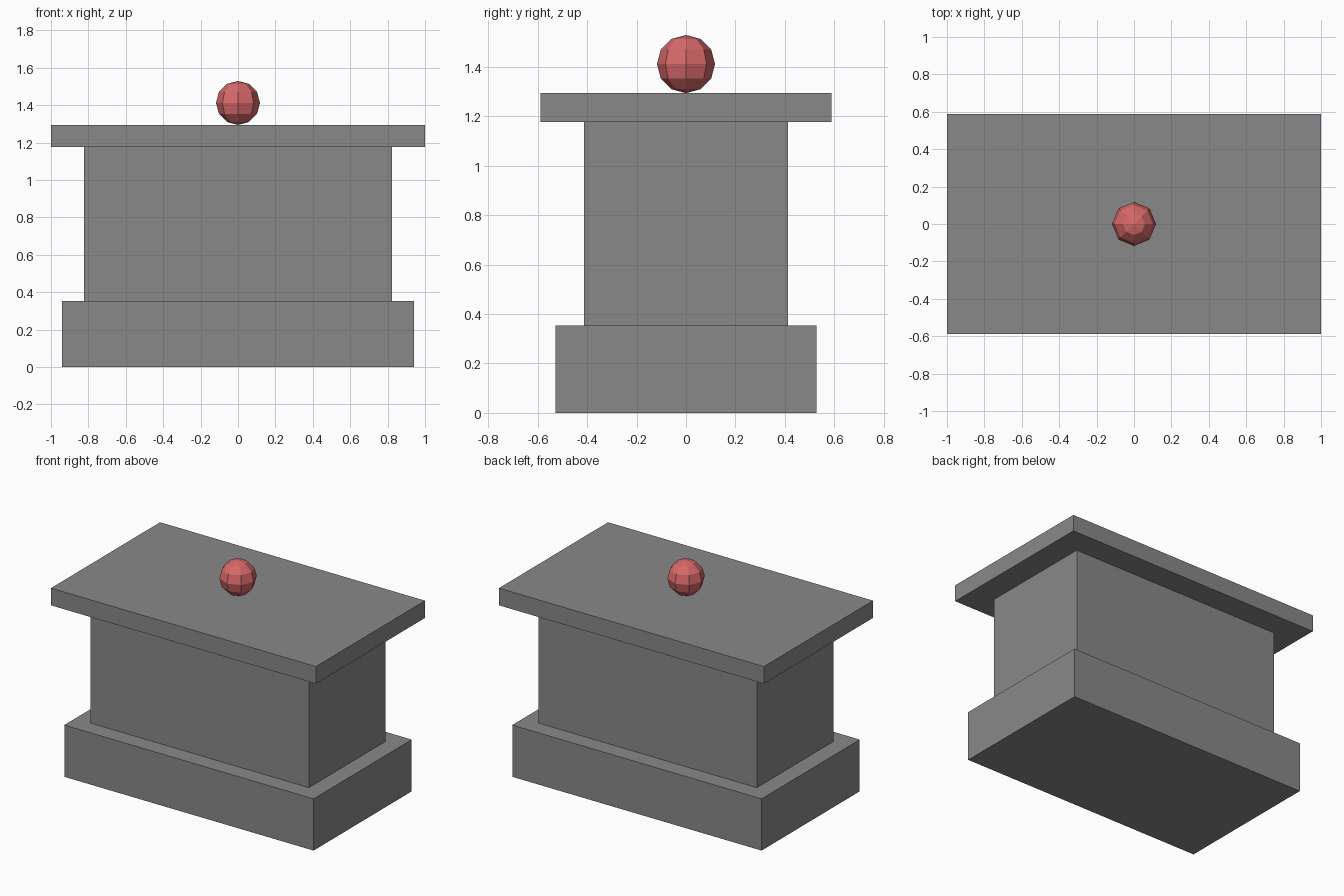
import bpy

if "Cube" in bpy.data.objects:
    bpy.data.objects.remove(bpy.data.objects["Cube"])


def material(name, rgb):
    m = bpy.data.materials.new(name)
    m.diffuse_color = (*rgb, 1.0)
    m.use_nodes = True
    m.node_tree.nodes["Principled BSDF"].inputs["Base Color"].default_value = m.diffuse_color
    return m


stone = material("grey stone", (0.25, 0.25, 0.255))
red = material("soft red", (0.68, 0.14, 0.14))


def block(name, half_x, half_y, z0, z1):
    bpy.ops.mesh.primitive_cube_add(size=2, location=(0, 0, (z0 + z1) / 2))
    ob = bpy.context.object
    ob.name = name
    ob.scale = (half_x, half_y, (z1 - z0) / 2)
    bpy.ops.object.transform_apply(location=False, rotation=False, scale=True)
    ob.data.materials.append(stone)


# Stacked plinth, body and overhanging top slab
block("base", 0.941, 0.529, 0.0, 0.353)
block("body", 0.8235, 0.412, 0.353, 1.1765)
block("top_slab", 1.0, 0.588, 1.1765, 1.294)

# Faceted ball resting on the slab
bpy.ops.mesh.primitive_uv_sphere_add(segments=8, ring_count=6, radius=0.1176,
                                     location=(0, 0, 1.4118))
ball = bpy.context.object
ball.name = "ball"
ball.data.materials.append(red)
